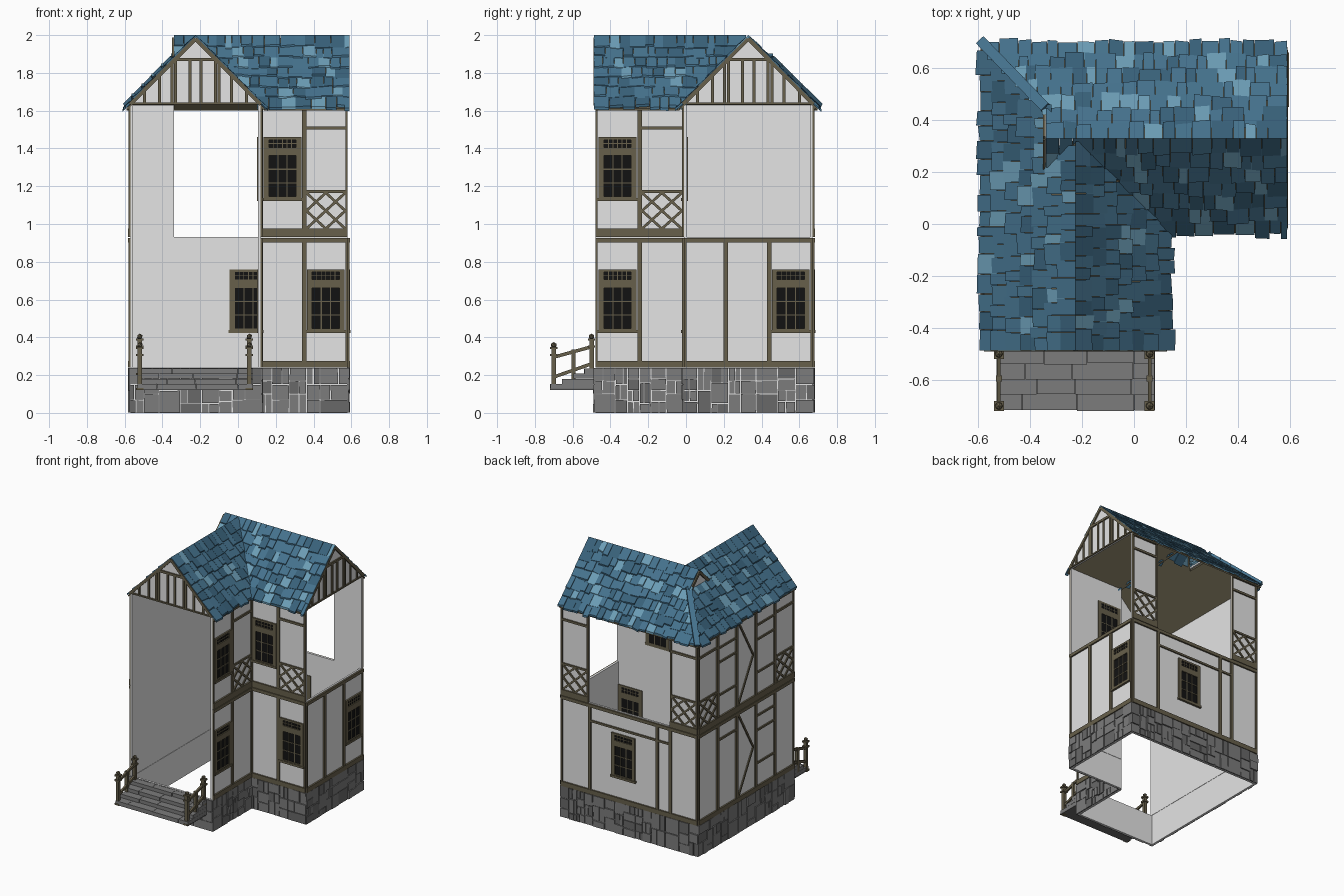
import bpy, bmesh, math, random
from mathutils import Vector as V

if "Cube" in bpy.data.objects:
    bpy.data.objects.remove(bpy.data.objects["Cube"])
random.seed(7)
R = random.uniform

MATS = {}
for name, c in {"plaster": (.78, .78, .78), "timber": (.135, .115, .07), "glass": (.006, .006, .006),
                "roof_mid": (.06, .17, .27), "roof_light": (.15, .34, .47), "roof_dark": (.04, .12, .195),
                "stone": (.2, .2, .2), "stone_dark": (.14, .14, .14)}.items():
    m = bpy.data.materials.new(name)
    m.diffuse_color = (*c, 1)
    m.use_nodes = True
    m.node_tree.nodes["Principled BSDF"].inputs["Base Color"].default_value = m.diffuse_color
    MATS[name] = m


class Part:
    """A mesh under construction with one or more materials."""
    def __init__(self, name, *mats):
        self.name, self.mats, self.bm = name, mats, bmesh.new()

    def prism(self, bottom, top, mat=0):
        n = len(bottom)
        a = [self.bm.verts.new(p) for p in bottom]
        b = [self.bm.verts.new(p) for p in top]
        faces = [self.bm.faces.new(a[::-1]), self.bm.faces.new(b)]
        faces += [self.bm.faces.new((a[i], a[(i + 1) % n], b[(i + 1) % n], b[i])) for i in range(n)]
        for f in faces:
            f.material_index = mat

    def box(self, lo, hi, mat=0):
        (x, y, z), (X, Y, Z) = lo, hi
        q = [(x, y), (X, y), (X, Y), (x, Y)]
        self.prism([V((*p, z)) for p in q], [V((*p, Z)) for p in q], mat)

    def bar(self, a, b, w, h, mat=0):
        """Square bar from a to b."""
        a, b = V(a), V(b)
        d = (b - a).normalized()
        s = d.cross(V((0, 0, 1)) if abs(d.z) < .95 else V((1, 0, 0))).normalized()
        t = s.cross(d)
        off = [s * (i * w / 2) + t * (j * h / 2) for i, j in ((-1, -1), (1, -1), (1, 1), (-1, 1))]
        self.prism([a + o for o in off], [b + o for o in off], mat)

    def done(self):
        bmesh.ops.recalc_face_normals(self.bm, faces=self.bm.faces)
        me = bpy.data.meshes.new(self.name)
        self.bm.to_mesh(me)
        self.bm.free()
        for m in self.mats:
            me.materials.append(MATS[m])
        bpy.context.collection.objects.link(bpy.data.objects.new(self.name, me))


walls, timber = Part("plaster_walls", "plaster"), Part("timber_frame", "timber")
frames, glass = Part("window_frames", "timber"), Part("window_glass", "glass")
stones, core = Part("foundation_stones", "stone", "stone_dark"), Part("foundation_core", "plaster")


class Wall:
    """Wall plane: u runs left to right seen from outside, d is the outward depth."""
    def __init__(self, ox, oy, ux, uy, length):
        self.o, self.u, self.n, self.len = V((ox, oy, 0)), V((ux, uy, 0)), V((uy, -ux, 0)), length

    def p(self, u, z, d):
        return self.o + self.u * u + self.n * d + V((0, 0, z))

    def poly(self, part, uz, d0, d1, mat=0):
        part.prism([self.p(u, z, d0) for u, z in uz], [self.p(u, z, d1) for u, z in uz], mat)

    def rect(self, part, u0, u1, z0, z1, d0=0, d1=.01, mat=0):
        self.poly(part, [(u0, z0), (u1, z0), (u1, z1), (u0, z1)], d0, d1, mat)

    def strut(self, u0, z0, u1, z1, w=.014, d=.008):
        L = math.hypot(u1 - u0, z1 - z0)
        a, b = -(z1 - z0) / L * w / 2, (u1 - u0) / L * w / 2
        self.poly(timber, [(u0 + a, z0 + b), (u0 - a, z0 - b), (u1 - a, z1 - b), (u1 + a, z1 + b)], 0, d)


front = Wall(-.57, -.48, 1, 0, .69)
court_side = Wall(.12, -.48, 0, 1, .47)
court_front = Wall(.12, -.01, 1, 0, .46)
right = Wall(.58, -.01, 0, 1, .68)
back = Wall(.58, .67, -1, 0, 1.15)
left = Wall(-.57, .67, 0, -1, 1.15)


def window(w, c, z):
    """Window with a small-paned transom, visible from both sides."""
    w.rect(glass, c - .09, c + .09, z + .01, z + .32, -.018, .004)
    for u in (-.1, .072):
        w.rect(frames, c + u, c + u + .028, z, z + .33, -.02, .012)
    for a, b in ((0, .016), (.232, .276), (.316, .33)):
        w.rect(frames, c - .1, c + .1, z + a, z + b, -.02, .012)
    w.rect(frames, c - .105, c + .105, z - .008, z + .008, -.02, .016)
    for i in (1, 2):
        w.rect(frames, c - .072 + .048 * i - .003, c - .072 + .048 * i + .003, z, z + .24, -.019, .008)
        w.rect(frames, c - .08, c + .08, z + .016 + .072 * i - .003, z + .016 + .072 * i + .003, -.019, .008)
    for i in range(1, 6):
        w.rect(frames, c - .072 + .024 * i - .002, c - .072 + .024 * i + .002, z + .27, z + .32, -.019, .008)
    w.rect(frames, c - .08, c + .08, z + .294, z + .298, -.019, .008)


def module(w, u0, u1, kind, upper):
    """One wall bay: plaster, posts, sill and head beams, then its filling."""
    z0, z1 = (.93, 1.63) if upper else (.24, .93)
    lo, hi = (z0 + .045, z1 - .022) if upper else (z0 + .035, z1 - .028)
    c = (u0 + u1) / 2
    w.rect(walls, u0, u1, z0, z1, -.014, 0)
    w.rect(timber, u0, u1, z0, lo, 0, .012)
    w.rect(timber, u0, u1, hi, z1 - .004, 0, .012)
    w.rect(timber, u0, u0 + .012, lo, hi)
    w.rect(timber, u1 - .012, u1, lo, hi)
    if kind in ("window", "wide"):
        window(w, c, z0 + (.2 if upper else .19))
    if kind in ("wide", "short"):
        w.rect(timber, u0, u1, .79, .805)
    if kind == "lattice":
        t, a, b = z0 + .235, u0 + .012, u1 - .012
        w.rect(timber, u0, u1, t, t + .014)
        w.rect(timber, u0, u1, z1 - .13, z1 - .113)
        m = (lo + t) / 2
        for s in ((a, lo, b, t), (a, t, b, lo), (a, m, c, t), (c, t, b, m), (b, m, c, lo), (c, lo, a, m)):
            w.strut(*s)
    if kind == "brace":
        m = (lo + hi) / 2
        w.strut(u0 + .02, lo, u1 - .03, m)
        w.strut(u1 - .03, m, u0 + .02, hi)
    if kind == "bars":
        for z in (.2, .45, .56):
            w.rect(timber, u0, u1, z0 + z, z0 + z + .014)


# Ground and upper bays; the front wing's front, the right upper wall and the middle of the back stay open
S = .23
for w, upper, bays in (
        (court_side, 0, [(0, .235, "window"), (.235, .47, "plain")]),
        (court_side, 1, [(0, .235, "window"), (.235, .47, "lattice")]),
        (court_front, 0, [(0, S, "plain"), (S, .46, "window")]),
        (court_front, 1, [(0, S, "window"), (S, .46, "lattice")]),
        (right, 0, [(0, .22, "plain"), (.22, .45, "plain"), (.45, .68, "window")]),
        (back, 0, [(0, .24, "plain"), (.24, .91 - .1, "wide"), (.81, .92, "short"), (.92, 1.15, "plain")]),
        (back, 1, [(0, S, "lattice"), (.92, 1.15, "lattice")]),
        (left, 0, [(i * S, i * S + S, k) for i, k in enumerate(("plain", "short", "brace", "bars", "plain"))]),
        (left, 1, [(i * S, i * S + S, k) for i, k in enumerate(("lattice", "bars", "brace", "bars", "lattice"))])):
    for u0, u1, kind in bays:
        module(w, u0, u1, kind, upper)

# Foundation of irregular stones over a thin core
for w in (front, court_side, court_front, right, back, left):
    w.rect(core, 0, w.len, 0, .238, -.014, 0)
    u = -.008
    while u < w.len:
        e = u + R(.06, .12)
        e = w.len + .008 if e > w.len - .05 else e
        cuts = [0] + random.choice(([.12], [.07, .15], [.06, .12, .18], [.1, .17], [.05, .16])) + [.24]
        for z0, z1 in zip(cuts, cuts[1:]):
            m = u + (e - u) * R(.35, .65)
            for a, b in (((u, m), (m, e)) if random.random() < .35 else ((u, e),)):
                q = [(a + R(.001, .004), z0 + .002), (b - R(.001, .004), z0 + .002),
                     (b - R(.001, .004), z1 - R(.001, .004)), (a + R(.001, .004), z1 - R(.001, .004))]
                w.poly(stones, q, -.002, R(.005, .013), random.random() < .25)
        u = e

# Entrance steps
steps = Part("entrance_steps", "stone", "stone_dark")
steps.box((-.53, -.715, .12), (.08, -.48, .128), 1)
for k in range(4):
    xs = [-.53, -.53 + R(.1, .2), -.18 + R(-.08, .05), -.05 + R(0, .06), .08]
    for a, b in zip(xs, xs[1:]):
        steps.box((a + .001, -.72 + .06 * k + R(0, .006), .125 + .028 * k), (b - .001, -.48, .152 + .028 * k))

# Stair railings
rails = Part("stair_railings", "timber")
for x in (-.52, .06):
    for y, z0, z1 in ((-.70, .12, .345), (-.50, .2, .39)):
        rails.box((x - .012, y - .012, z0), (x + .012, y + .012, z1))
        for z in (z0, z1 - .045, z1 - .008):
            rails.box((x - .019, y - .019, z), (x + .019, y + .019, z + .012))
        ball = bmesh.ops.create_icosphere(rails.bm, subdivisions=1, radius=.016)["verts"]
        bmesh.ops.translate(rails.bm, verts=ball, vec=(x, y, z1 + .014))
    rails.bar((x, -.70, .295), (x, -.50, .35), .014, .018)
    rails.bar((x, -.70, .19), (x, -.50, .26), .014, .018)
    rails.bar((x, -.595, .15), (x, -.595, .335), .022, .022)

# Gables: plaster triangle, collar, studs and sloping trim
TOP, K = 1.985, 1.02


def gable(w, c, half):
    base = TOP - K * half
    w.poly(walls, [(c - half, base), (c + half, base), (c, TOP)], -.012, 0)
    for s in (-1, 1):
        w.strut(c + s * half, base, c, TOP - .005, .02, .01)
        for u in ((.03, .105, .125, .19, .27) if half > .3 else ()):
            top = min(1.87, TOP - K * u)
            w.rect(timber, c + s * u - .008, c + s * u + .008, base, top, 0, .008)
    if half > .3:
        w.rect(timber, c - .12, c + .12, 1.862, 1.88)
        w.rect(timber, c - half, c + half, base, base + .01)


gable(front, .345, .345)
gable(right, .34, .345)
gable(Wall(-.34, .67, 0, -1, 1), .34, .115)

# Roof planes: height falls with distance from the ridge (x = -.225 or y = .33)
RX, RY, E = -.225, .33, .365
low = Part("roof_underside", "timber")


def slab(pts, height):
    low.prism([V((x, y, height(x, y) - .012)) for x, y in pts], [V((x, y, height(x, y))) for x, y in pts])


hx, hy = (lambda x, y: TOP - K * abs(x - RX)), (lambda x, y: TOP - K * abs(y - RY))
slab([(RX - E, -.48), (RX, -.48), (RX, RY), (-.34, .215), (-.34, .445), (RX - E, RY + E)], hx)
slab([(RX, -.48), (RX + E, -.48), (RX + E, RY - E), (RX, RY)], hx)
slab([(RX, RY), (RX + E, RY - E), (.585, RY - E), (.585, RY)], hy)
slab([(-.34, RY), (.585, RY), (.585, RY + E), (RX - E, RY + E), (-.34, .445)], hy)

# Shingles: rows of jittered plates, each tilted up at its lower end
tiles = Part("roof_shingles", "roof_mid", "roof_light", "roof_dark")


def shingles(to_xy, span, rows=7):
    step = E / rows
    for r in range(rows):
        hi_d, lo_d = r * step, (r + 1) * step
        a, end = span((hi_d + lo_d) / 2)
        while a < end - .01:
            b = min(a + R(.035, .085), end)
            b = end if end - b < .025 else b
            drop, lift = lo_d + R(.002, .02), R(.016, .026)
            top = max(hi_d - .012, 0)
            ja, jb = R(-.004, .004), R(-.004, .004)
            q = [(a + .001, top, .013 if r else .015), (b - .001, top, .013 if r else .015),
                 (b - .001, drop + ja, lift), (a + .001, drop + jb, lift)]
            mat = random.choices((0, 1, 2), (.62, .16, .22))[0]
            P = [V((*to_xy(u, d), TOP - K * d)) for u, d, _ in q]
            tiles.prism([p + V((0, 0, h - .014)) for p, (_, _, h) in zip(P, q)],
                        [p + V((0, 0, h)) for p, (_, _, h) in zip(P, q)], mat)
            a = b


shingles(lambda u, d: (RX - d, u), lambda d: (-.487, RY + d if d > .115 else RY - d))
shingles(lambda u, d: (RX + d, u), lambda d: (-.487, RY - d + .015))
shingles(lambda u, d: (u, RY - d), lambda d: (RX + d - .015 if d > .115 else -.34, .59))
shingles(lambda u, d: (u, RY + d), lambda d: (RX - d if d > .115 else -.34, .59))
# Hip cap over the rear left corner
tiles.bar((-.59, .705, 1.628), (-.34, .447, 1.882), .04, .02, 0)

for part in (walls, timber, frames, glass, stones, core, steps, rails, low, tiles):
    part.done()
